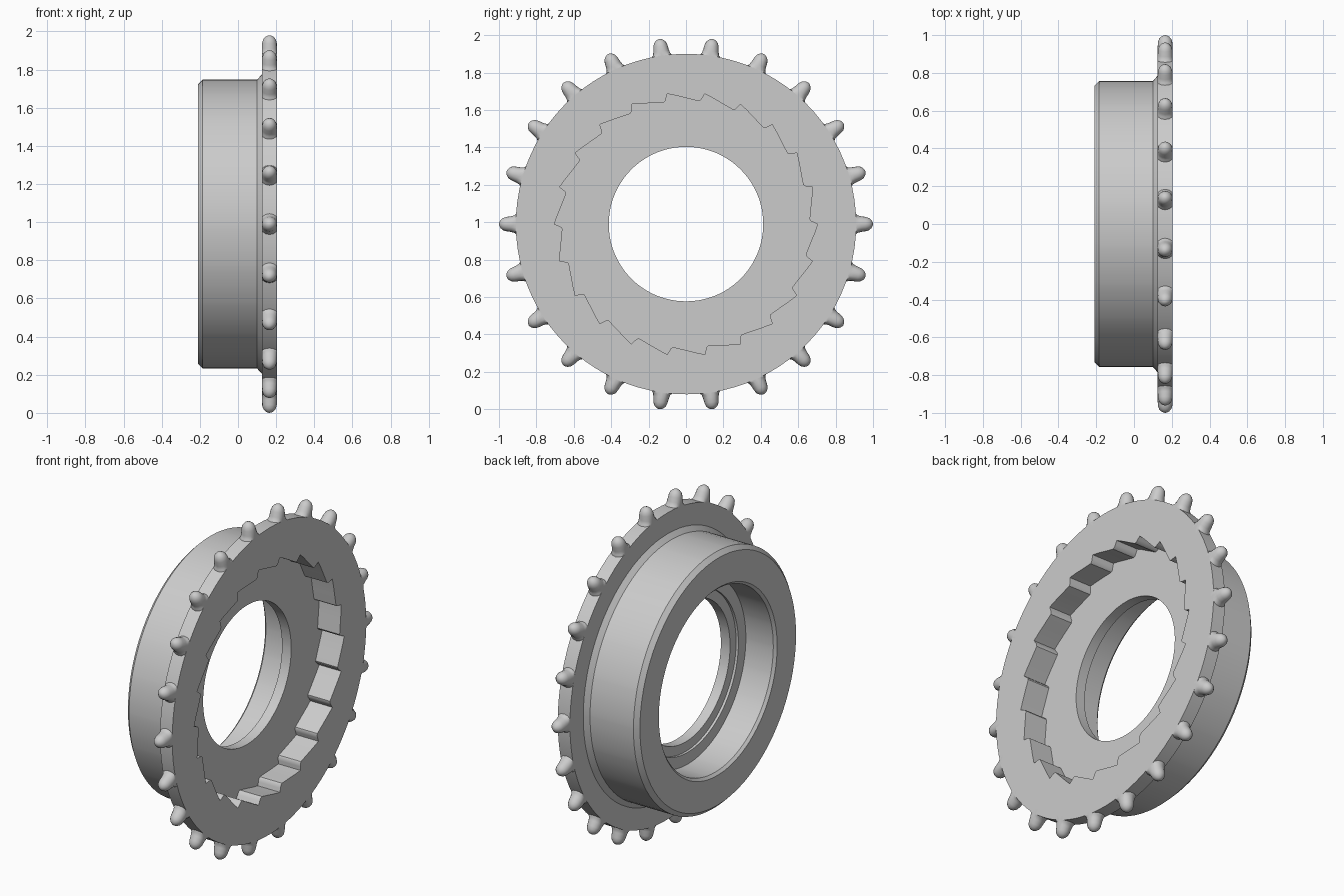
import bpy, bmesh
from math import sin, cos, pi, radians

if "Cube" in bpy.data.objects:
    bpy.data.objects.remove(bpy.data.objects["Cube"], do_unlink=True)

COUNT = 22
PITCH = 2 * pi / COUNT
CENTRE_Z = 0.99

grey = bpy.data.materials.new("metal grey")
grey.use_nodes = True
grey.diffuse_color = (0.6, 0.6, 0.6, 1)
grey.node_tree.nodes["Principled BSDF"].inputs["Base Color"].default_value = (0.6, 0.6, 0.6, 1)


def bridge(bm, a, b):
    """Join two closed loops of vertices with quads."""
    n = len(a)
    for i in range(n):
        j = (i + 1) % n
        bm.faces.new((a[i], a[j], b[j], b[i]))


def finish(bm, name):
    bmesh.ops.recalc_face_normals(bm, faces=bm.faces)
    mesh = bpy.data.meshes.new(name)
    bm.to_mesh(mesh)
    bm.free()
    mesh.materials.append(grey)
    ob = bpy.data.objects.new(name, mesh)
    bpy.context.collection.objects.link(ob)
    ob.location.z = CENTRE_Z
    bpy.ops.object.select_all(action="DESELECT")
    ob.select_set(True)
    bpy.context.view_layer.objects.active = ob
    bpy.ops.object.shade_smooth_by_angle(angle=radians(40))
    return ob


# One ratchet notch: angle in degrees and radius, repeated around the axis
notch = [(0, 0.704), (0.7, 0.684), (1.3, 0.668), (2.2, 0.661),
         (4.5, 0.665), (8.5, 0.675), (12.5, 0.689)]
ratchet = [(k * PITCH + radians(a), r) for k in range(COUNT) for a, r in notch]

# Section of the wheel: x and radius, where None follows the ratchet outline
section = [
    (0.205, None), (0.205, 0.91), (0.125, 0.91),        # toothed flange
    (0.125, 0.785), (0.10, 0.757),                      # flange to hub
    (-0.185, 0.757), (-0.21, 0.732),                    # hub and its chamfer
    (-0.21, 0.555), (-0.195, 0.54), (-0.015, 0.54),     # rear counterbore
    (-0.015, 0.47), (0.0, 0.47), (0.0, 0.413),          # step in the web
    (0.06, 0.413), (0.06, None),                        # bore and ratchet floor
]
bm = bmesh.new()
rings = []
for x, radius in section:
    rings.append([bm.verts.new((x, (radius or r) * cos(a), (radius or r) * sin(a)))
                  for a, r in ratchet])
for i, ring in enumerate(rings):
    bridge(bm, ring, rings[(i + 1) % len(rings)])
finish(bm, "ratchet_wheel")

# Rounded teeth: distance from the axis and half width, flattened to the flange faces
tooth = [(0.88, 0.062), (0.907, 0.056), (0.917, 0.047), (0.935, 0.042),
         (0.962, 0.038), (0.98, 0.032), (0.992, 0.021), (0.998, 0.01)]
SIDES = 16
FLAT = 0.04
bm = bmesh.new()
for k in range(COUNT):
    c, s = cos(k * PITCH), sin(k * PITCH)
    loops = []
    for d, w in tooth:
        loop = []
        for i in range(SIDES):
            t = 2 * pi * i / SIDES
            x = max(-FLAT, min(FLAT, w * cos(t)))
            side = w * sin(t)
            loop.append(bm.verts.new((0.165 + x, d * c - side * s, d * s + side * c)))
        loops.append(loop)
    for a, b in zip(loops, loops[1:]):
        bridge(bm, a, b)
    bm.faces.new(loops[0])
    tip = bm.verts.new((0.165, c, s))
    for i in range(SIDES):
        bm.faces.new((loops[-1][i], loops[-1][(i + 1) % SIDES], tip))
finish(bm, "rim_teeth")
